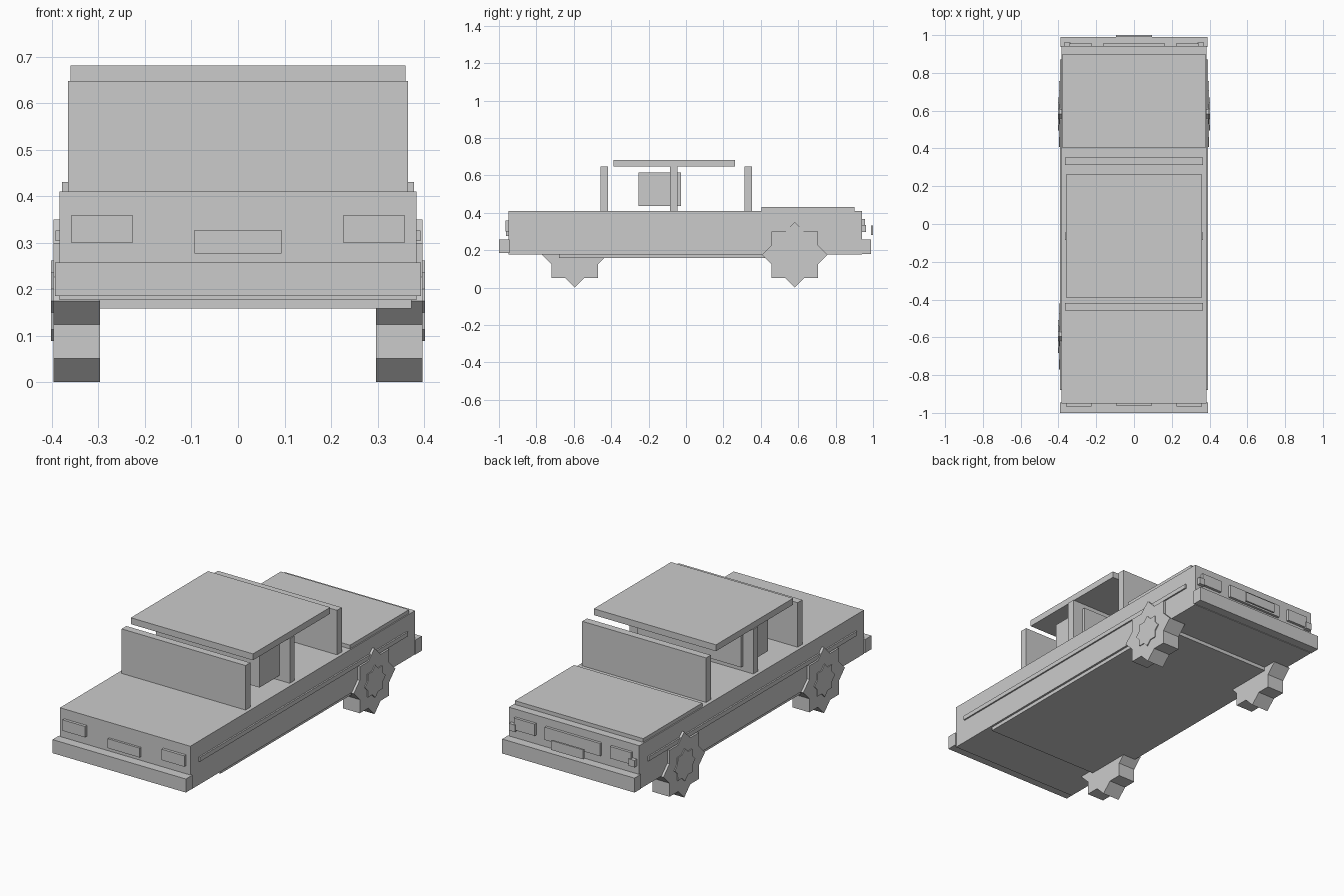
import bpy, bmesh
from math import sin, cos, pi

if "Cube" in bpy.data.objects:
    bpy.data.objects.remove(bpy.data.objects["Cube"])


def finish(name, bm):
    bmesh.ops.recalc_face_normals(bm, faces=bm.faces)
    me = bpy.data.meshes.new(name)
    bm.to_mesh(me)
    bm.free()
    ob = bpy.data.objects.new(name, me)
    bpy.context.collection.objects.link(ob)
    return ob


def box(name, x, y, z):
    """Box from (min, max) ranges on each axis."""
    bm = bmesh.new()
    bmesh.ops.create_cube(bm, size=1)
    for v in bm.verts:
        for i, (lo, hi) in enumerate((x, y, z)):
            v.co[i] = hi if v.co[i] > 0 else lo
    return finish(name, bm)


def pair(name, x, y, z):
    """The same box on both sides of the car."""
    box(name + "_right", x, y, z)
    box(name + "_left", (-x[1], -x[0]), y, z)


def star(name, x0, x1, y, z, r):
    """Eight-pointed star prism along x."""
    bm = bmesh.new()
    pts = []
    for i in range(16):
        q = r if i % 2 == 0 else r * 0.766
        a = i * pi / 8
        pts.append(bm.verts.new((x0, y + q * cos(a), z + q * sin(a))))
    face = bm.faces.new(pts)
    ext = bmesh.ops.extrude_face_region(bm, geom=[face], use_keep_orig=True)
    for g in ext["geom"]:
        if isinstance(g, bmesh.types.BMVert):
            g.co.x = x1
    return finish(name, bm)


# Body, underfloor and raised hood
box("body", (-0.384, 0.384), (-0.95, 0.942), (0.177, 0.41))
box("underfloor", (-0.373, 0.373), (-0.68, 0.68), (0.158, 0.185))
box("hood", (-0.378, 0.378), (0.403, 0.9), (0.40, 0.43))

# Bumpers and side trim
box("front_bumper", (-0.393, 0.393), (-1.0, -0.945), (0.185, 0.257))
box("rear_bumper", (-0.39, 0.39), (0.937, 0.99), (0.18, 0.257))
pair("side_trim", (0.38, 0.392), (-0.88, 0.872), (0.303, 0.326))

# Cabin: upright panels, roof and bench
for name, y in (("front_screen", -0.458), ("middle_panel", -0.085), ("back_screen", 0.312)):
    box(name, (-0.365, 0.365), (y, y + 0.04), (0.405, 0.647))
box("roof", (-0.36, 0.36), (-0.388, 0.262), (0.647, 0.681))
box("bench", (-0.305, 0.305), (-0.255, -0.027), (0.436, 0.615))

# Lamps, grille and plates
pair("front_lamp", (0.226, 0.359), (-0.965, -0.94), (0.30, 0.358))
box("front_plate", (-0.094, 0.094), (-0.962, -0.94), (0.277, 0.327))
pair("rear_lamp", (0.222, 0.345), (0.93, 0.956), (0.305, 0.368))
pair("rear_indicator", (0.335, 0.37), (0.93, 0.962), (0.298, 0.335))
box("grille", (-0.163, 0.163), (0.93, 0.956), (0.30, 0.368))
box("rear_plate", (-0.094, 0.094), (0.99, 1.0), (0.282, 0.332))

# Three wheels with hubs (two on the left, one on the right)
for name, side, y in (("right", 1, 0.582), ("left_a", -1, 0.582), ("left_b", -1, -0.595)):
    star("wheel_" + name, side * 0.297, side * 0.397, y, 0.175, 0.175)
    star("hub_" + name, side * 0.39, side * 0.402, y, 0.175, 0.087)
